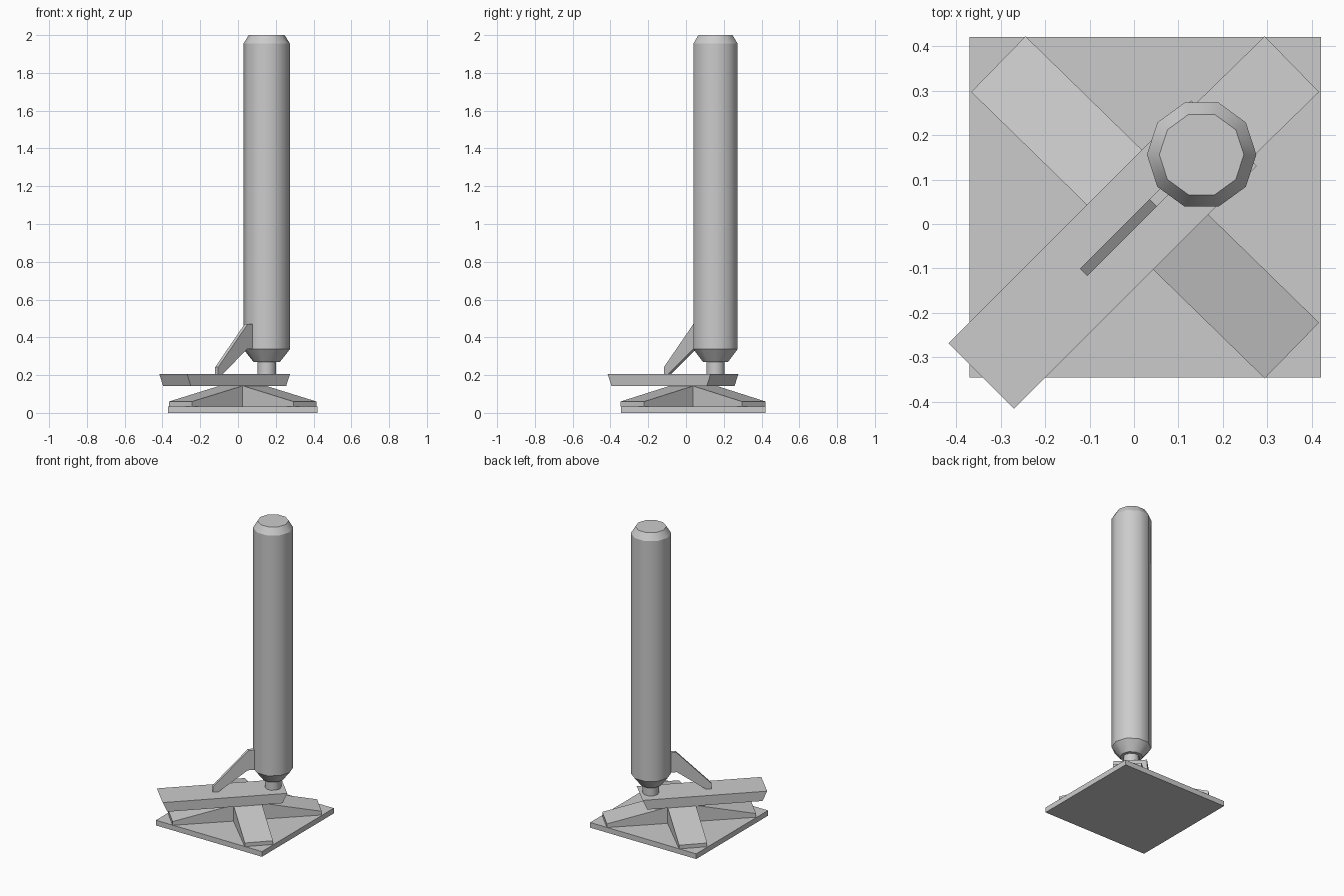
import bpy, bmesh, math
from mathutils import Matrix

if "Cube" in bpy.data.objects:
    bpy.data.objects.remove(bpy.data.objects["Cube"])


def finish(bm, name, matrix):
    bmesh.ops.recalc_face_normals(bm, faces=bm.faces)
    mesh = bpy.data.meshes.new(name)
    bm.to_mesh(mesh)
    bm.free()
    ob = bpy.data.objects.new(name, mesh)
    ob.matrix_world = matrix
    bpy.context.collection.objects.link(ob)
    return ob


def extruded(name, profile, width, x, y, angle):
    """Side profile (along, z) given thickness, turned about z and placed."""
    bm = bmesh.new()
    sides = [[bm.verts.new((u, s * width / 2, z)) for u, z in profile] for s in (-1, 1)]
    bm.faces.new(sides[0])
    bm.faces.new(sides[1][::-1])
    n = len(profile)
    for i in range(n):
        j = (i + 1) % n
        bm.faces.new((sides[0][i], sides[0][j], sides[1][j], sides[1][i]))
    return finish(bm, name, Matrix.Translation((x, y, 0)) @ Matrix.Rotation(angle, 4, 'Z'))


def turned(name, profile, sides, x, y):
    """Profile (radius, z) revolved, smooth around and crisp at each ring."""
    bm = bmesh.new()
    rings = [[bm.verts.new((r * math.cos(2 * math.pi * k / sides),
                            r * math.sin(2 * math.pi * k / sides), z))
              for k in range(sides)] for r, z in profile]
    for low, high in zip(rings, rings[1:]):
        for k in range(sides):
            m = (k + 1) % sides
            bm.faces.new((low[k], low[m], high[m], high[k])).smooth = True
    bm.faces.new(rings[0][::-1])
    bm.faces.new(rings[-1])
    for e in bm.edges:
        e.smooth = abs(e.verts[0].co.z - e.verts[1].co.z) > 1e-5
    return finish(bm, name, Matrix.Translation((x, y, 0)))


CX, CY = 0.025, 0.0375   # base centre
PX, PY = 0.152, 0.156    # post centre
D = math.pi / 4

# Ground plate
extruded("base_plate", [(-0.395, 0), (0.395, 0), (0.395, 0.035), (-0.395, 0.035)],
         0.765, CX, CY, 0)

# Crossed sloping feet
foot = [(-0.461, 0.035), (0.461, 0.035), (0.461, 0.06),
        (0.088, 0.143), (-0.088, 0.143), (-0.461, 0.06)]
a = math.atan2(0.322, 0.33)
for name, ang in (("foot_rising", a), ("foot_falling", -a)):
    extruded(name, foot, 0.175, CX, CY, ang)

# Diagonal beam with undercut ends
extruded("swivel_beam", [(-0.457, 0.143), (0.257, 0.143), (0.286, 0.207), (-0.486, 0.207)],
         0.208, 0, 0.002, D)

# Post and its short neck
turned("post_neck", [(0.05, 0.2), (0.05, 0.28)], 10, PX, PY)
turned("post", [(0.07, 0.27), (0.123, 0.337), (0.123, 1.955), (0.095, 2.0)], 10, PX, PY)

# Thin brace between beam and post, given by x along the diagonal
brace = [(-0.113, 0.205), (-0.09, 0.205), (0.04, 0.337), (0.08, 0.337),
         (0.08, 0.47), (0.043, 0.47), (-0.113, 0.242)]
extruded("brace", [(x * math.sqrt(2), z) for x, z in brace], 0.023, 0, 0.004, D)
